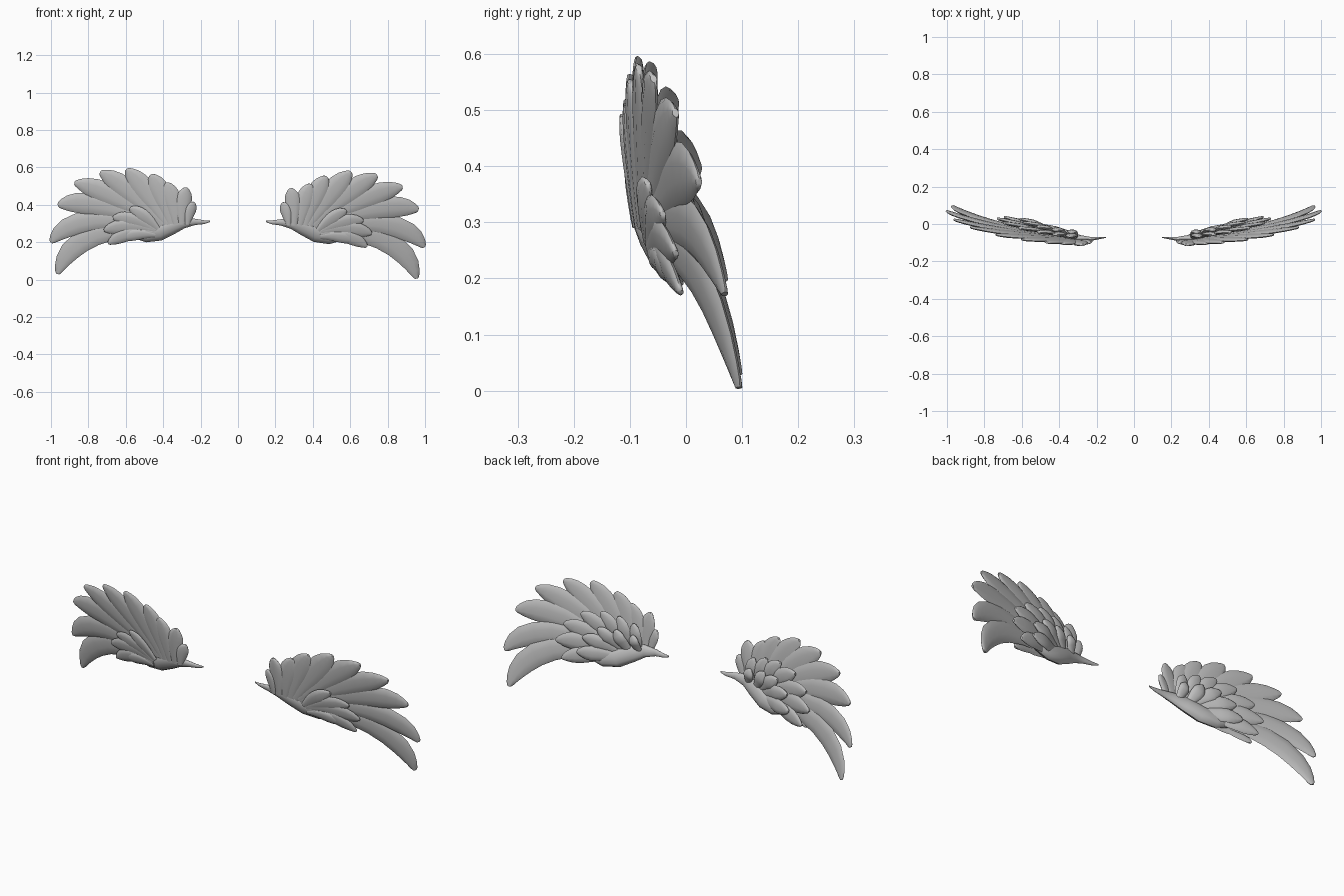
import bpy, bmesh, math
from mathutils import Vector

if "Cube" in bpy.data.objects:
    bpy.data.objects.remove(bpy.data.objects["Cube"])

grey = bpy.data.materials.new("feather grey")
grey.diffuse_color = (0.52, 0.52, 0.52, 1)
grey.use_nodes = True
grey.node_tree.nodes["Principled BSDF"].inputs["Base Color"].default_value = grey.diffuse_color

SIDES = 10
WIDTHS = [(0, .45), (.12, .6), (.28, .8), (.45, .96), (.6, 1), (.74, .93),
          (.85, .74), (.93, .5), (.98, .3), (1, .14)]


def sheet(x, z):
    """Depth of the gently swept wing surface."""
    slope = -.2
    if z > .3:
        slope = -.1 - .1 * min(1, max(0, (x - .2) / .5))
    return -.1 + .2 * math.hypot(x - .28, .05) + slope * (z - .3)


def place(x, y, z, side):
    """Put a right-wing point on its side; the left wing is raised slightly."""
    if side > 0:
        return Vector((x, y, z))
    a = .03
    dx, dz = x - .15, z - .31
    return Vector((-(.15 + dx * math.cos(a) - dz * math.sin(a)), y,
                   .31 + dx * math.sin(a) + dz * math.cos(a)))


def loft(bm, rings):
    loops = [[bm.verts.new(p) for p in ring] for ring in rings]
    for a, b in zip(loops, loops[1:]):
        for i in range(len(a)):
            j = (i + 1) % len(a)
            bm.faces.new((a[i], a[j], b[j], b[i]))
    bm.faces.new(loops[0])
    bm.faces.new(loops[-1])


def feather(bm, side, base, bend, tip, width, offset, thick, tilt):
    """Curved lens-section blade following the wing surface."""
    b, c, e = Vector(base), Vector(bend), Vector(tip)
    rings = []
    for t, w in WIDTHS:
        p = b * (1 - t) ** 2 + c * 2 * t * (1 - t) + e * t * t
        d = ((c - b) * (1 - t) + (e - c) * t).normalized()
        n = Vector((-d.y, d.x))
        ring = []
        for k in range(SIDES):
            a = 2 * math.pi * k / SIDES
            u = math.cos(a) * w * width / 2
            q = p + n * u
            y = sheet(q.x, q.y) + offset * min(1, .4 + t) + u * tilt
            y += math.sin(a) * thick * (.45 + .55 * w)
            ring.append(place(q.x, y, q.y, side))
        rings.append(ring)
    loft(bm, rings)


def finish(bm, name):
    bmesh.ops.recalc_face_normals(bm, faces=bm.faces)
    me = bpy.data.meshes.new(name)
    bm.to_mesh(me)
    bm.free()
    me.materials.append(grey)
    ob = bpy.data.objects.new(name, me)
    bpy.context.collection.objects.link(ob)
    bpy.context.view_layer.objects.active = ob
    ob.select_set(True)
    bpy.ops.object.shade_smooth_by_angle(angle=math.radians(45))
    ob.select_set(False)


# Each feather: base, bend, tip, width
FLIGHT = [
    ((.42, .26), (.89, .28), (.955, .005), .115),
    ((.42, .28), (.89, .36), (.995, .172), .11),
    ((.42, .29), (.80, .43), (.965, .372), .115),
    ((.41, .29), (.68, .46), (.88, .495), .115),
    ((.40, .29), (.58, .48), (.745, .556), .115),
    ((.38, .29), (.48, .46), (.605, .575), .12),
    ((.36, .29), (.40, .45), (.475, .55), .11),
    ((.33, .29), (.35, .42), (.39, .51), .10),
    ((.30, .29), (.30, .41), (.28, .488), .085),
    ((.27, .29), (.265, .37), (.235, .41), .06),
]
BACK_LONG = [
    ((.42, .25), (.58, .25), (.69, .20), .08),
    ((.42, .27), (.60, .31), (.73, .28), .09),
    ((.42, .28), (.58, .36), (.70, .365), .09),
    ((.40, .29), (.52, .40), (.62, .43), .085),
    ((.38, .29), (.45, .40), (.52, .455), .08),
    ((.36, .29), (.39, .38), (.43, .45), .075),
    ((.32, .29), (.33, .37), (.35, .43), .065),
]
BACK_SHORT = [
    ((.40, .25), (.52, .26), (.61, .25), .075),
    ((.40, .27), (.50, .32), (.59, .325), .075),
    ((.38, .28), (.46, .35), (.52, .38), .07),
    ((.36, .28), (.40, .34), (.43, .39), .065),
    ((.31, .29), (.33, .34), (.34, .38), .055),
]
FRONT = [
    ((.44, .24), (.60, .25), (.69, .175), .07),
    ((.44, .25), (.60, .29), (.715, .245), .08),
    ((.44, .25), (.56, .32), (.67, .315), .08),
    ((.43, .26), (.50, .33), (.58, .37), .075),
    ((.44, .23), (.55, .24), (.62, .205), .06),
]
ROWS = [("flight_feathers", FLIGHT, 0, .011, .06),
        ("long_back_coverts", BACK_LONG, .034, .012, .12),
        ("short_back_coverts", BACK_SHORT, .05, .012, .12),
        ("front_coverts", FRONT, -.017, .010, -.06)]
# Arm: x, z, radius
ARM = [(.15, .311, .004), (.18, .306, .010), (.23, .306, .017), (.29, .30, .03),
       (.35, .28, .043), (.42, .247, .048), (.49, .233, .044), (.55, .24, .032),
       (.60, .25, .014)]

for side, label in ((1, "right"), (-1, "left")):
    for name, row, offset, thick, tilt in ROWS:
        bm = bmesh.new()
        for base, bend, tip, width in row:
            feather(bm, side, base, bend, tip, width, offset, thick, tilt)
        finish(bm, f"{name}_{label}")

    # Flattened arm along the lower edge, fuller toward the back at the wrist
    bm = bmesh.new()
    rings = []
    for i, (x, z, r) in enumerate(ARM):
        x0, z0, _ = ARM[max(i - 1, 0)]
        x1, z1, _ = ARM[min(i + 1, len(ARM) - 1)]
        d = Vector((x1 - x0, z1 - z0)).normalized()
        ring = []
        for k in range(12):
            a = 2 * math.pi * k / 12
            px, pz = x - d.y * r * math.cos(a), z + d.x * r * math.cos(a)
            y = sheet(px, pz) + .4 * r + r * .6 * math.sin(a)
            ring.append(place(px, y, pz, side))
        rings.append(ring)
    loft(bm, rings)
    finish(bm, f"wing_arm_{label}")
